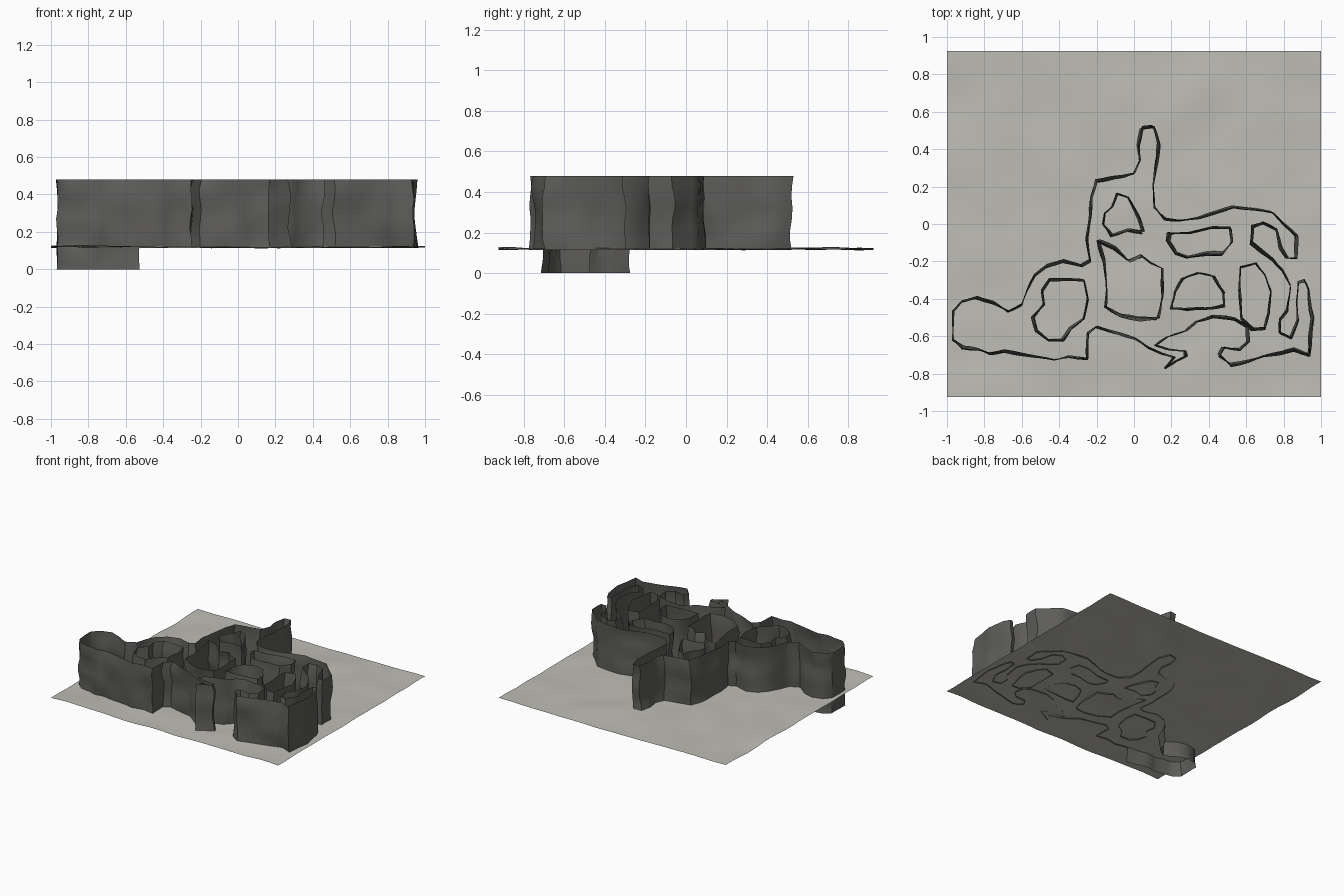
import bpy, bmesh, math
from mathutils import Vector, noise

if "Cube" in bpy.data.objects:
    bpy.data.objects.remove(bpy.data.objects["Cube"])

FLOOR, TOP = 0.12, 0.48


def material(name, grey):
    m = bpy.data.materials.new(name)
    m.diffuse_color = grey
    m.use_nodes = True
    m.node_tree.nodes["Principled BSDF"].inputs["Base Color"].default_value = m.diffuse_color
    return m


ROCK = material("dark_rock", (0.11, 0.108, 0.103, 1))
STONE = material("pale_stone", (0.52, 0.51, 0.47, 1))


def resample(pts, step=0.045, closed=True):
    out = []
    n = len(pts)
    for i in range(n if closed else n - 1):
        a, b = Vector(pts[i]), Vector(pts[(i + 1) % n])
        k = max(1, round((b - a).length / step))
        out += [a.lerp(b, j / k) for j in range(k)]
    if not closed:
        out.append(Vector(pts[-1]))
    return out


def finish(name, bm, mat):
    me = bpy.data.meshes.new(name)
    bm.to_mesh(me)
    bm.free()
    me.materials.append(mat)
    ob = bpy.data.objects.new(name, me)
    bpy.context.collection.objects.link(ob)
    bpy.ops.object.select_all(action='DESELECT')
    ob.select_set(True)
    bpy.context.view_layer.objects.active = ob
    bpy.ops.object.shade_smooth_by_angle(angle=math.radians(40))


def wall(name, pts, z0, z1, rows, closed=True):
    """Thin rough rock sheet standing on an outline."""
    bm = bmesh.new()
    path = resample(pts, closed=closed)
    rings = []
    for r in range(rows + 1):
        z = z0 + (z1 - z0) * r / rows
        ring = []
        for p in path:
            d = noise.noise_vector(Vector((p.x * 5, p.y * 5, z * 8))) * 0.022
            ring.append(bm.verts.new((p.x + d.x, p.y + d.y, z)))
        rings.append(ring)
    n = len(path)
    for lo, hi in zip(rings, rings[1:]):
        for i in range(n if closed else n - 1):
            j = (i + 1) % n
            bm.faces.new((lo[i], lo[j], hi[j], hi[i]))
    finish(name, bm, ROCK)


# Cave floor: gently uneven sheet
bm = bmesh.new()
bmesh.ops.create_grid(bm, x_segments=28, y_segments=26, size=1)
for v in bm.verts:
    v.co.y *= 0.925
    v.co.z = FLOOR + 0.012 * noise.noise(Vector((v.co.x * 4, v.co.y * 4, 3)))
finish("cave_floor", bm, STONE)

# Outline of the west lobe, which also continues below the floor
lobe = [(-.53, -.275), (-.57, -.35), (-.60, -.43), (-.67, -.47), (-.75, -.42),
        (-.84, -.39), (-.92, -.41), (-.97, -.46), (-.97, -.55), (-.965, -.62),
        (-.92, -.66), (-.84, -.67), (-.78, -.69), (-.70, -.68), (-.53, -.715)]
# South side, entrance spurs and east passage
south = [(-.42, -.73), (-.34, -.71), (-.25, -.72), (-.25, -.59), (-.20, -.555),
         (-.12, -.58), (0, -.61), (.07, -.66), (.14, -.69), (.21, -.71),
         (.16, -.765), (.22, -.73), (.275, -.705), (.27, -.68), (.18, -.67),
         (.11, -.65), (.18, -.60), (.28, -.57), (.34, -.52), (.42, -.49),
         (.54, -.51), (.60, -.54), (.61, -.63), (.56, -.67), (.48, -.66),
         (.46, -.70), (.52, -.75), (.62, -.73), (.70, -.71), (.78, -.69),
         (.86, -.67), (.94, -.70), (.94, -.60), (.955, -.50), (.93, -.36),
         (.905, -.31), (.87, -.32), (.87, -.42), (.88, -.51), (.84, -.61),
         (.78, -.585), (.78, -.51), (.82, -.46), (.83, -.34), (.79, -.25)]
# North side with the narrow chimney
north = [(.74, -.19), (.67, -.14), (.62, -.10), (.63, -.02), (.69, 0), (.76, -.03),
         (.78, -.12), (.82, -.18), (.87, -.18), (.87, -.06), (.80, 0), (.74, .06),
         (.63, .075), (.53, .09), (.44, .06), (.35, .03), (.25, .02), (.17, .03),
         (.11, .09), (.10, .20), (.12, .34), (.13, .43), (.10, .52), (.04, .51),
         (.02, .42), (.03, .34), (0, .27), (-.06, .25), (-.13, .24), (-.20, .23),
         (-.23, .14), (-.24, 0), (-.25, -.08), (-.23, -.20), (-.28, -.225),
         (-.38, -.20), (-.47, -.225)]
wall("outer_wall", lobe + south + north, FLOOR - 0.006, TOP, 7)
wall("lower_passage_wall", lobe, 0, FLOOR - 0.006, 3, closed=False)

# Closed rock pillars inside the cave
pillars = {
    "north_pillar": [(-.09, .16), (-.03, .14), (.01, .07), (.03, .03), (.05, -.04),
                     (-.03, -.03), (-.12, -.06), (-.17, 0), (-.16, .06), (-.12, .09)],
    "upper_east_pillar": [(.18, -.09), (.19, -.05), (.30, -.05), (.42, -.02),
                          (.51, -.02), (.52, -.09), (.47, -.155), (.38, -.16),
                          (.28, -.18), (.22, -.16)],
    "central_pillar": [(-.19, -.09), (-.10, -.13), (-.03, -.20), (.04, -.17),
                       (.09, -.21), (.15, -.24), (.15, -.40), (.13, -.50),
                       (.03, -.51), (-.07, -.49), (-.15, -.44), (-.15, -.34),
                       (-.16, -.20)],
    "lower_east_pillar": [(.20, -.45), (.22, -.36), (.26, -.29), (.35, -.26),
                          (.43, -.28), (.48, -.37), (.48, -.44), (.38, -.45),
                          (.28, -.46)],
    "west_pillar": [(-.45, -.30), (-.36, -.30), (-.27, -.30), (-.25, -.40),
                    (-.27, -.51), (-.34, -.56), (-.38, -.62), (-.46, -.62),
                    (-.52, -.57), (-.54, -.50), (-.48, -.43), (-.49, -.36)],
    "far_east_pillar": [(.57, -.23), (.65, -.21), (.70, -.27), (.735, -.36),
                        (.72, -.47), (.70, -.56), (.63, -.56), (.57, -.50),
                        (.565, -.36)],
}
for name, pts in pillars.items():
    wall(name, pts, FLOOR - 0.006, TOP, 7)
